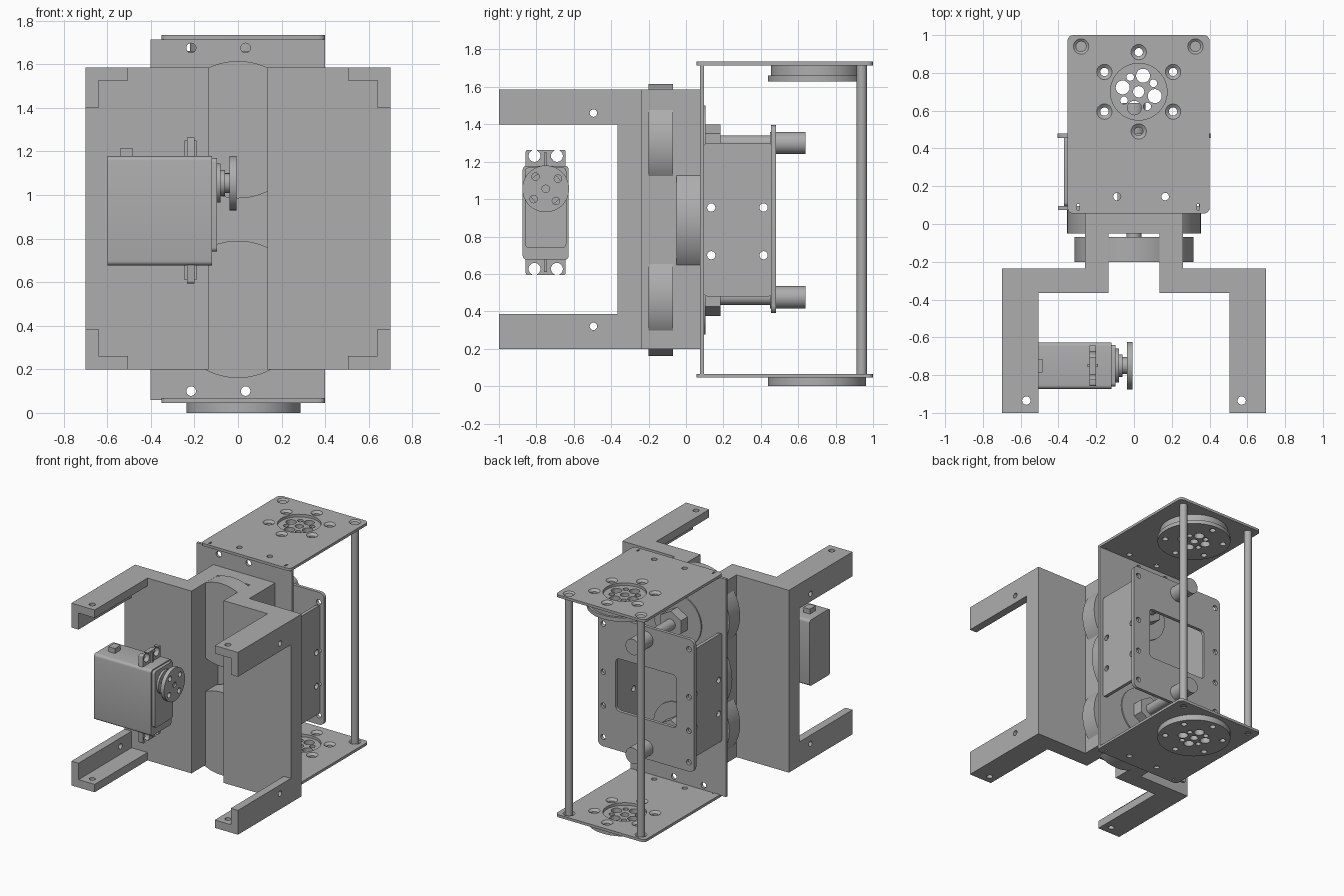
import bpy, bmesh
from math import cos, sin, pi, radians
from mathutils import Matrix, Vector

if "Cube" in bpy.data.objects:
    bpy.data.objects.remove(bpy.data.objects["Cube"])

grey = bpy.data.materials.new("plain_grey")
grey.use_nodes = True
colour = (0.42, 0.42, 0.42, 1)
grey.diffuse_color = colour
grey.node_tree.nodes["Principled BSDF"].inputs["Base Color"].default_value = colour


def finish(name, bm):
    bmesh.ops.recalc_face_normals(bm, faces=bm.faces)
    mesh = bpy.data.meshes.new(name)
    bm.to_mesh(mesh)
    bm.free()
    mesh.materials.append(grey)
    ob = bpy.data.objects.new(name, mesh)
    bpy.context.collection.objects.link(ob)
    return ob


def box(name, x, y, z, round_axis=None, r=0.03):
    """Box from (min, max) pairs, rounding the edges along one axis."""
    bm = bmesh.new()
    bmesh.ops.create_cube(bm, size=1)
    for v in bm.verts:
        v.co = [lo + (c + 0.5) * (hi - lo) for c, (lo, hi) in zip(v.co, (x, y, z))]
    if round_axis is not None:
        edges = [e for e in bm.edges
                 if abs((e.verts[0].co - e.verts[1].co).normalized()[round_axis]) > 0.9]
        bmesh.ops.bevel(bm, geom=edges, offset=r, segments=4, profile=0.5, affect='EDGES')
    return finish(name, bm)


def rod(name, axis, centre, span, r, sides=40, r2=None):
    """Cylinder along an axis; centre holds the other two coordinates in order."""
    bm = bmesh.new()
    bmesh.ops.create_cone(bm, cap_ends=True, segments=sides, radius1=r,
                          radius2=r if r2 is None else r2, depth=span[1] - span[0])
    turn = (Matrix.Rotation(pi / 2, 4, 'Y'), Matrix.Rotation(-pi / 2, 4, 'X'),
            Matrix.Identity(4))[axis]
    pos = list(centre)
    pos.insert(axis, sum(span) / 2)
    bmesh.ops.transform(bm, matrix=Matrix.Translation(Vector(pos)) @ turn, verts=bm.verts)
    return finish(name, bm)


def cut(ob, cutters):
    for c in cutters:
        c.hide_render = True
        mod = ob.modifiers.new("cut", 'BOOLEAN')
        mod.operation, mod.solver, mod.object = 'DIFFERENCE', 'EXACT', c
    bpy.context.view_layer.update()
    mesh = bpy.data.meshes.new_from_object(ob.evaluated_get(bpy.context.evaluated_depsgraph_get()))
    ob.modifiers.clear()
    ob.data = mesh
    for c in cutters:
        bpy.data.objects.remove(c)
    return ob


def holes(axis, centres, span, r, sides=20):
    return [rod("hole_cutter", axis, c, span, r, sides) for c in centres]


def ring(centre, r, count, start):
    return [(centre[0] + r * cos(radians(start) + 2 * pi * i / count),
             centre[1] + r * sin(radians(start) + 2 * pi * i / count)) for i in range(count)]


# Main bracket: stepped channel profile with four angle-section arms
half = [(.135, -.05), (.135, -.365), (.505, -.365), (.505, -1),
        (.7, -1), (.7, -.235), (.26, -.235), (.26, .075)]
bm = bmesh.new()
outline = half + [(-x, y) for x, y in reversed(half)]
face = bm.faces.new([bm.verts.new((x, y, .2)) for x, y in outline])
top = bmesh.ops.extrude_face_region(bm, geom=[face])["geom"]
bmesh.ops.translate(bm, vec=(0, 0, 1.385), verts=[v for v in top if isinstance(v, bmesh.types.BMVert)])
bracket = finish("main_bracket", bm)
cut(bracket, [box("gap", (-.8, .8), (-1.1, -.365), (.385, 1.4)),
              box("angle", (-.64, .64), (-1.1, -.365), (.26, 1.525))]
    + holes(2, [(-.57, -.935), (.57, -.935)], (0, 1.8), .022)
    + holes(0, [(-.495, .32), (-.495, 1.46)], (-.9, .9), .02))

# Wheels, axles and nuts, upper and lower
for side, z in (("lower", .475), ("upper", 1.3)):
    rod(side + "_wheel", 1, (0, z), (-.2, -.07), .315, 72)
    rod(side + "_axle", 1, (0, z), (-.08, .48), .04)
    rod(side + "_axle_nut", 1, (0, z), (.095, .185), .1, 6)
    rod(side + "_axle_washer", 1, (0, z), (.09, .105), .2, 56)
    rod(side + "_axle_end", 1, (0, z), (.45, .64), .06)
rod("centre_disc", 1, (0, .887), (-.05, .076), .354, 72)

# Frame: back wall and two end plates
wall = box("frame_wall", (-.402, .4), (.075, .095), (.06, 1.715))
cut(wall, holes(1, [(x, z) for x in (-.215, .035) for z in (.1, 1.675)], (0, .2), .022))

hub = (.025, .7)
posts = [(-.28, .94), (.325, .94)]
screws = ring(hub, .21, 6, 90)
inner = ring(hub, .088, 4, 75)
small = ring(hub, .09, 4, 30)


def hub_holes(span):
    return (holes(2, inner, span, .037) + holes(2, small, span, .02)
            + holes(2, [hub], span, .03) + holes(2, screws, span, .022))


for side, z, drop in (("lower", .045, .045), ("upper", 1.715, .085)):
    plate = box(side + "_end_plate", (-.352, .4), (.055, 1), (z, z + .02), 2, .03)
    span = (z - .1, z + .1)
    cut(plate, holes(2, screws + posts, span, .022)
        + holes(2, [(-.09, .145), (.165, .145)], span, .02)
        + holes(2, [hub], span, .15, 48)
        + [box("slot", (x - .006, x + .006), (.075, .105), span) for x in (-.295, .34)]
        + [rod("countersink", 2, c, (z + .005, z + .021), .022, 24, .042)
           for c in screws + posts])
    if side == "upper":
        cut(rod("upper_hub", 2, hub, (z - .055, z), .245, 64), hub_holes(span))
    cut(rod(side + "_hub_flange", 2, hub, (z - drop, z - drop + (.03 if drop > .05 else drop)),
            .262, 64), hub_holes(span))
for i, c in enumerate(posts):
    rod(f"post_{i + 1}", 2, c, (.055, 1.725), .028, 24)

# Carrier: two side walls and a windowed rear plate
for side, x in (("right", -.37), ("left", .345)):
    cut(box(side + "_carrier_wall", (x, x + .025), (.095, .46), (.48, 1.3), 0, .02),
        holes(0, [(y, z) for y in (.135, .415) for z in (.7, .955)], (x - .1, x + .1), .022))
rear = box("carrier_plate", (-.405, .405), (.455, .48), (.39, 1.395), 1, .04)
cut(rear, [box("window", (-.255, .255), (.4, .6), (.69, 1.09), 1, .03)]
    + holes(1, [(x, z) for x in (-.36, .36) for z in (.46, .7, .955, 1.32)], (.4, .6), .02))

# Small servo
sy, sz = -.75, 1.055
box("servo_case", (-.6, -.12), (-.873, -.627), (.677, 1.178), 0, .02)
box("servo_cover", (-.121, -.097), (-.86, -.64), (.74, 1.17), 0, .02)
box("servo_cable_exit", (-.54, -.485), (-.785, -.715), (1.17, 1.215))
flange = box("servo_flange", (-.235, -.2), (-.857, -.643), (.595, 1.263), 0, .01)
cut(flange, holes(0, [(sy + d, z) for d in (-.06, .06) for z in (.627, 1.231)], (-.3, -.1), .032)
    + [box("slot", (-.3, -.1), (sy + d - .014, sy + d + .014), z)
       for d in (-.06, .06) for z in ((.58, .63), (1.23, 1.28))])
for z in ((.61, .68), (1.17, 1.25)):
    box("servo_flange_rib", (-.245, -.19), (sy - .008, sy + .008), z)
for name, a, b, r in (("servo_boss", -.1, -.08, .09), ("servo_collar", -.082, -.06, .06),
                      ("servo_shaft", -.065, -.035, .045)):
    rod(name, 0, (sy, sz), (a, b), r)
horn = rod("servo_horn", 0, (sy, sz), (-.038, -.008), .125, 56)
cut(horn, holes(0, ring((sy, sz), .085, 4, 40), (-.1, .1), .02)
    + holes(0, [(sy, sz)], (-.02, .1), .02))

# Smooth round surfaces while keeping crisp edges
bpy.ops.object.select_all(action='DESELECT')
for ob in bpy.context.scene.objects:
    if ob.type == 'MESH':
        ob.select_set(True)
        bpy.context.view_layer.objects.active = ob
bpy.ops.object.shade_smooth_by_angle(angle=radians(30))
